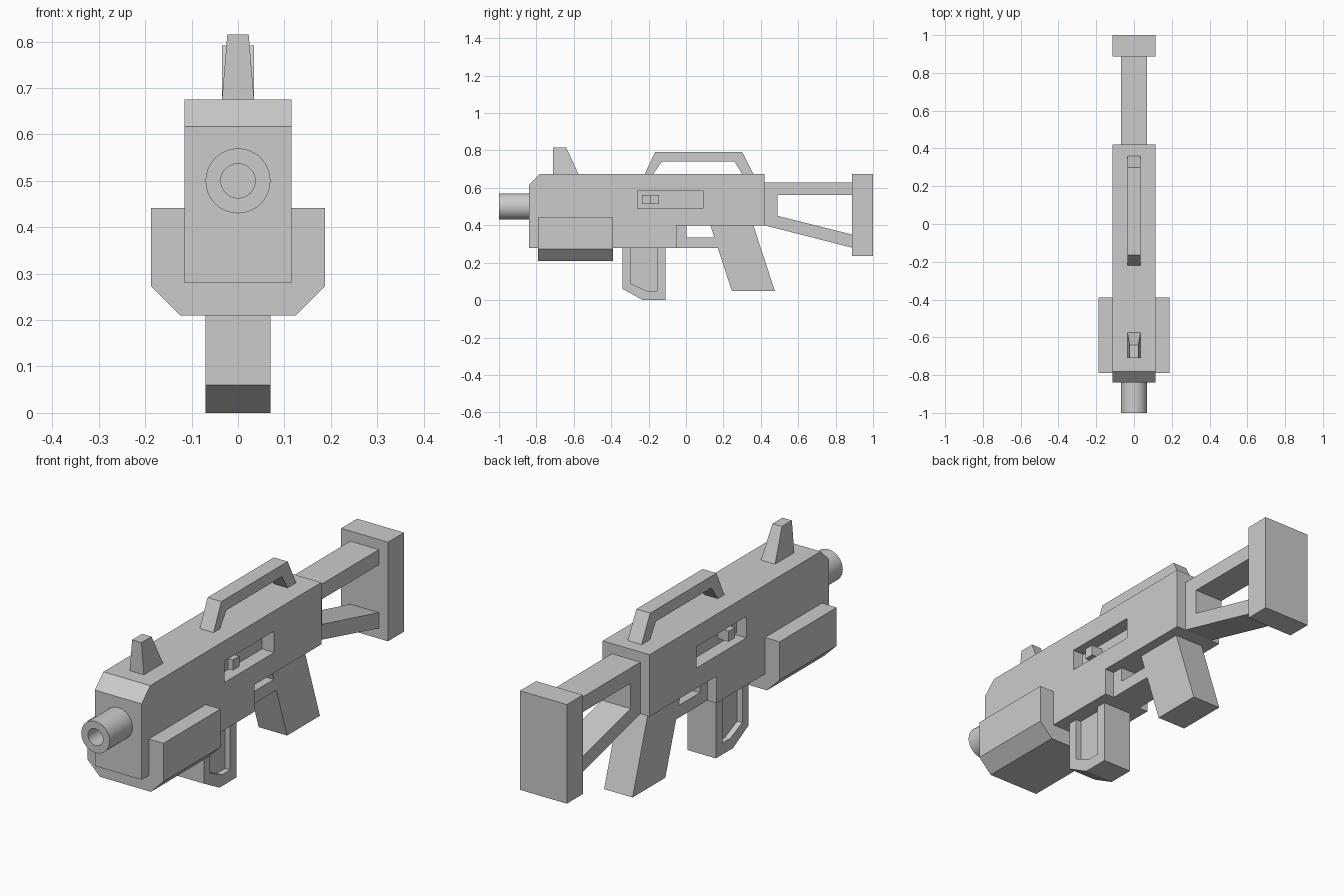
import bpy, bmesh, math

if "Cube" in bpy.data.objects:
    bpy.data.objects.remove(bpy.data.objects["Cube"])


def finish(name, bm):
    bmesh.ops.recalc_face_normals(bm, faces=bm.faces)
    mesh = bpy.data.meshes.new(name)
    bm.to_mesh(mesh)
    bm.free()
    obj = bpy.data.objects.new(name, mesh)
    bpy.context.collection.objects.link(obj)
    return obj


def side_profile(name, pts, x0, x1):
    """Extrude a (y, z) outline from x0 to x1."""
    bm = bmesh.new()
    face = bm.faces.new([bm.verts.new((x0, y, z)) for y, z in pts])
    res = bmesh.ops.extrude_face_region(bm, geom=[face])
    moved = [v for v in res["geom"] if isinstance(v, bmesh.types.BMVert)]
    bmesh.ops.translate(bm, verts=moved, vec=(x1 - x0, 0, 0))
    return finish(name, bm)


def rect(y0, y1, z0, z1):
    return [(y0, z0), (y1, z0), (y1, z1), (y0, z1)]


def cylinder_y(name, r, y0, y1, z):
    bpy.ops.mesh.primitive_cylinder_add(vertices=32, radius=r, depth=y1 - y0,
                                        location=(0, (y0 + y1) / 2, z),
                                        rotation=(math.pi / 2, 0, 0))
    bpy.context.object.name = name
    return bpy.context.object


def cut(obj, cutter):
    """Subtract the cutter, apply and remove it."""
    cutter.hide_render = True
    mod = obj.modifiers.new("cut", 'BOOLEAN')
    mod.operation = 'DIFFERENCE'
    mod.solver = 'EXACT'
    mod.object = cutter
    bpy.context.view_layer.objects.active = obj
    bpy.ops.object.modifier_apply(modifier=mod.name)
    bpy.data.objects.remove(cutter)


# Receiver body with stepped underside and chamfered nose
body = side_profile("body", [(-.84, .28), (-.05, .28), (-.05, .40), (.42, .40),
                             (.42, .675), (-.78, .675), (-.84, .617)], -.115, .115)

# Magazine
magazine = side_profile("magazine", [(-.34, .30), (-.34, .06), (-.23, 0), (-.11, 0),
                                     (-.11, .30)], -.07, .07)

# Side slots, magazine recesses and charging handles on both sides
for s, label in ((1, "right"), (-1, "left")):
    cut(body, side_profile("slot_cutter", rect(-.26, .09, .49, .585), s * .055, s * .2))
    cut(magazine, side_profile("recess_cutter",
                               [(-.295, .35), (-.295, .088), (-.21, .05), (-.155, .05),
                                (-.155, .35)], s * .045, s * .2))
    side_profile("bolt_stem_" + label, rect(-.235, -.19, .515, .562), s * .05, s * .085)
    side_profile("bolt_knob_" + label, rect(-.19, -.145, .515, .562), s * .05, s * .108)

# Barrel with bore
barrel = cylinder_y("barrel", .07, -1.0, -.83, .5)
cut(barrel, cylinder_y("bore_cutter", .037, -1.1, -.85, .5))
bpy.ops.object.select_all(action='DESELECT')
barrel.select_set(True)
bpy.context.view_layer.objects.active = barrel
bpy.ops.object.shade_smooth_by_angle(angle=math.radians(30))

# Hand guard: front cross-section extruded along y
bm = bmesh.new()
section = [(-.187, .442), (-.187, .272), (-.125, .21), (.125, .21), (.187, .272), (.187, .442)]
face = bm.faces.new([bm.verts.new((x, -.79, z)) for x, z in section])
res = bmesh.ops.extrude_face_region(bm, geom=[face])
bmesh.ops.translate(bm, verts=[v for v in res["geom"] if isinstance(v, bmesh.types.BMVert)],
                    vec=(0, .4, 0))
finish("hand_guard", bm)

# Front sight, narrowing upward
sight = side_profile("front_sight", [(-.71, .67), (-.573, .67), (-.64, .815), (-.71, .815)],
                     -.035, .035)
for v in sight.data.vertices:
    if v.co.z > .75:
        v.co.x *= .66

# Carry handle
side_profile("carry_handle", [(-.22, .675), (-.175, .675), (-.13, .74), (.26, .74),
                              (.30, .675), (.36, .675), (.30, .792), (-.165, .792)],
             -.034, .034)

# Grip and trigger guard
side_profile("grip", [(.13, .40), (.245, .05), (.475, .05), (.36, .40)], -.07, .07)
side_profile("trigger_guard", [(-.05, .40), (-.05, .28), (.175, .28), (.152, .335),
                               (.003, .335), (.003, .40)], -.07, .07)

# Open stock frame and shoulder pad
stock = side_profile("stock_frame", [(.42, .40), (.89, .28), (.89, .63), (.42, .63)], -.07, .07)
cut(stock, side_profile("stock_cutter", [(.49, .45), (.95, .335), (.95, .562), (.49, .562)],
                        -.2, .2))
side_profile("shoulder_pad", rect(.888, 1.0, .235, .675), -.115, .115)
